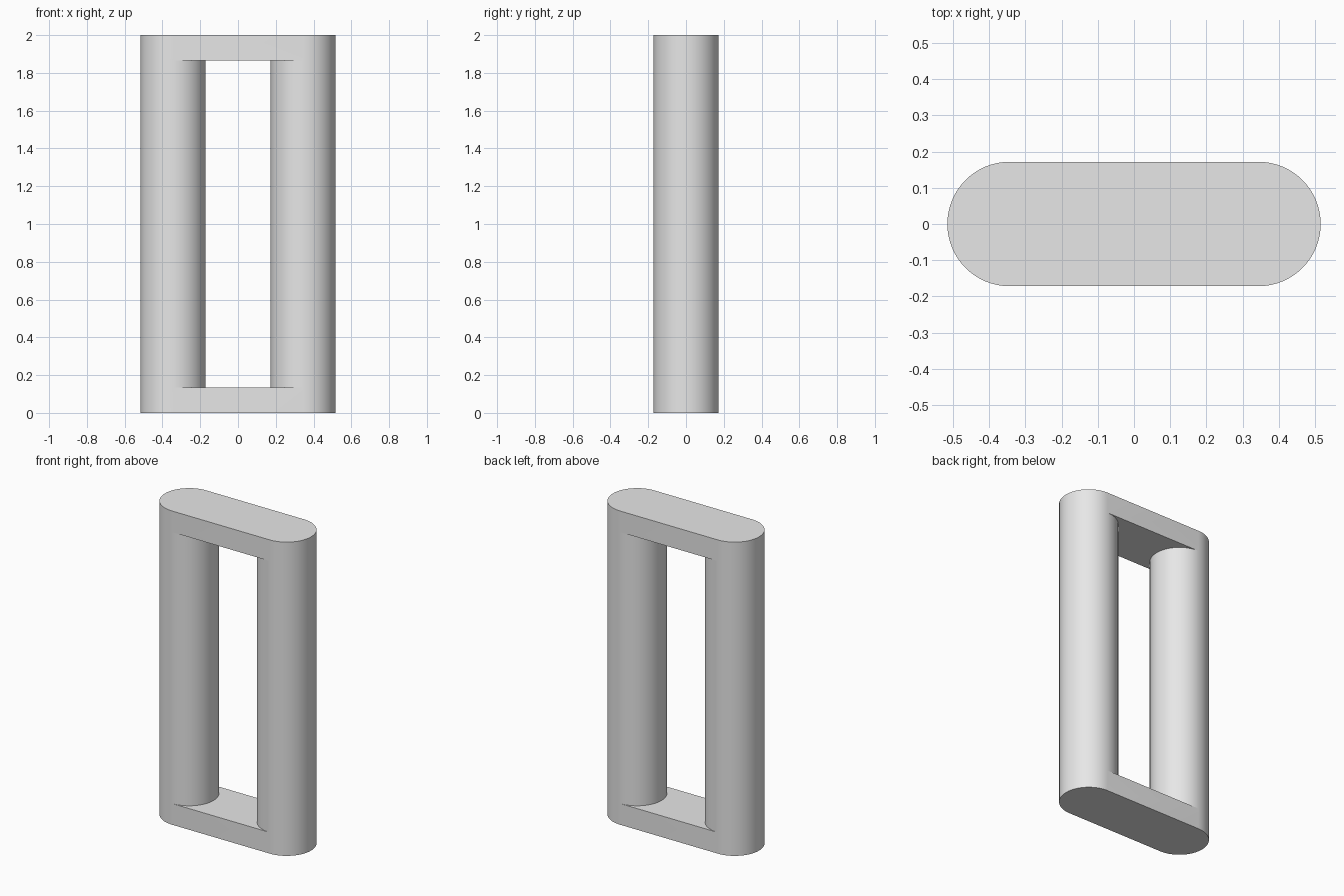
import bpy, bmesh
from math import pi, sin, cos

cube = bpy.data.objects.get("Cube")
if cube:
    bpy.data.objects.remove(cube, do_unlink=True)

HEIGHT, RADIUS, POST_X, BAR = 2.0, 0.172, 0.344, 0.135
HALF = 32  # sides per half circle


def arc(side, start, end):
    """Half circle around one post axis, angles in units of pi."""
    steps = [start + (end - start) * i / HALF for i in range(HALF + 1)]
    return [(side * POST_X + RADIUS * cos(a * pi), RADIUS * sin(a * pi)) for a in steps]


# Cross-sections: rounded bar, round post, and the plate between the posts
bar = arc(1, -0.5, 0.5) + arc(-1, 0.5, 1.5)
plate = arc(1, 1.5, 0.5) + arc(-1, 0.5, -0.5)
posts = [arc(s, -0.5, 0.5) + arc(s, 0.5, 1.5)[1:-1] for s in (1, -1)]

bm = bmesh.new()


def cap(outline, z):
    bm.faces.new([bm.verts.new((x, y, z)) for x, y in outline])


def wall(outline, z0, z1):
    low = [bm.verts.new((x, y, z0)) for x, y in outline]
    high = [bm.verts.new((x, y, z1)) for x, y in outline]
    for i in range(len(outline)):
        j = (i + 1) % len(outline)
        bm.faces.new((low[i], low[j], high[j], high[i]))


# Bottom and top bars
for outer, inner in ((0, BAR), (HEIGHT, HEIGHT - BAR)):
    wall(bar, min(outer, inner), max(outer, inner))
    cap(bar, outer)
    cap(plate, inner)

# Round posts, welded flush into the bars
for post in posts:
    wall(post, BAR, HEIGHT - BAR)

bmesh.ops.remove_doubles(bm, verts=bm.verts, dist=0.0001)
bmesh.ops.recalc_face_normals(bm, faces=bm.faces)

mesh = bpy.data.meshes.new("post_frame")
bm.to_mesh(mesh)
bm.free()
frame = bpy.data.objects.new("post_frame", mesh)
bpy.context.collection.objects.link(frame)

# Plain grey
grey = bpy.data.materials.new("light_grey")
grey.use_nodes = True
color = (0.8, 0.8, 0.8, 1.0)
grey.diffuse_color = color
grey.node_tree.nodes["Principled BSDF"].inputs["Base Color"].default_value = color
mesh.materials.append(grey)

# Smooth round sides, crisp rims
bpy.ops.object.select_all(action="DESELECT")
frame.select_set(True)
bpy.context.view_layer.objects.active = frame
bpy.ops.object.shade_smooth_by_angle(angle=pi / 6)
